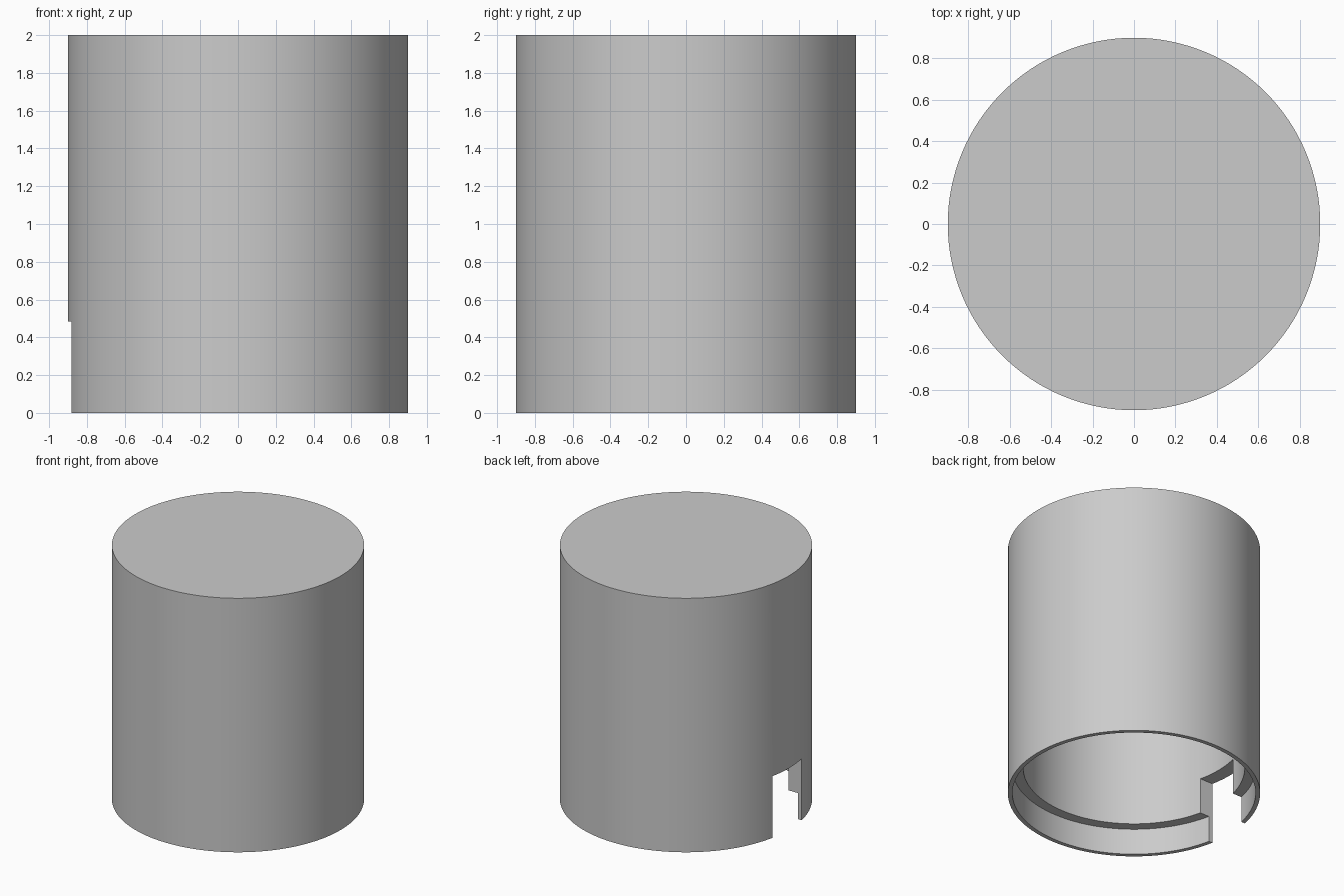
import bpy, bmesh, math
from mathutils import Matrix

cube = bpy.data.objects.get("Cube")
if cube:
    bpy.data.objects.remove(cube)

OUTER_R, RIM_R, BORE_R = 0.9, 0.868, 0.79
HEIGHT, CEILING, LEDGE = 2.0, 1.89, 0.205
NOTCH_HALF, NOTCH_TOP = 0.18, 0.485


def make_object(name, bm):
    mesh = bpy.data.meshes.new(name)
    bm.to_mesh(mesh)
    bm.free()
    obj = bpy.data.objects.new(name, mesh)
    bpy.context.collection.objects.link(obj)
    return obj


def lathe(name, profile, steps=128):
    bm = bmesh.new()
    verts = [bm.verts.new((r, 0, z)) for r, z in profile]
    edges = [bm.edges.new(pair) for pair in zip(verts, verts[1:])]
    bmesh.ops.spin(bm, geom=verts + edges, cent=(0, 0, 0), axis=(0, 0, 1),
                   angle=math.tau, steps=steps)
    bmesh.ops.remove_doubles(bm, verts=bm.verts, dist=0.0001)
    bmesh.ops.recalc_face_normals(bm, faces=bm.faces)
    return make_object(name, bm)


grey = bpy.data.materials.new("light grey")
grey.use_nodes = True
grey.diffuse_color = (0.6, 0.6, 0.6, 1)
grey.node_tree.nodes["Principled BSDF"].inputs["Base Color"].default_value = (0.6, 0.6, 0.6, 1)

# Hollow cap: closed top, stepped bore open at the bottom
cap = lathe("cap_shell", [
    (0, HEIGHT), (OUTER_R, HEIGHT), (OUTER_R, 0), (RIM_R, 0),
    (RIM_R, LEDGE), (BORE_R, LEDGE), (BORE_R, CEILING), (0, CEILING)])
cap.data.materials.append(grey)

# Cutter for the rectangular notch in the lower wall
bm = bmesh.new()
bmesh.ops.create_cube(bm, size=1, matrix=Matrix.Translation((-0.8, 0, NOTCH_TOP - 0.5))
                      @ Matrix.Diagonal((0.6, 2 * NOTCH_HALF, 1, 1)))
cutter = make_object("notch_cutter", bm)
cutter.data.materials.append(grey)

# Apply the cut, then remove the cutter
cut = cap.modifiers.new("notch", "BOOLEAN")
cut.operation = "DIFFERENCE"
cut.solver = "EXACT"
cut.object = cutter
bpy.ops.object.select_all(action="DESELECT")
bpy.context.view_layer.objects.active = cap
cap.select_set(True)
bpy.ops.object.modifier_apply(modifier=cut.name)
bpy.data.objects.remove(cutter)

# Smooth walls with crisp edges
bpy.ops.object.shade_smooth_by_angle(angle=math.radians(30))
